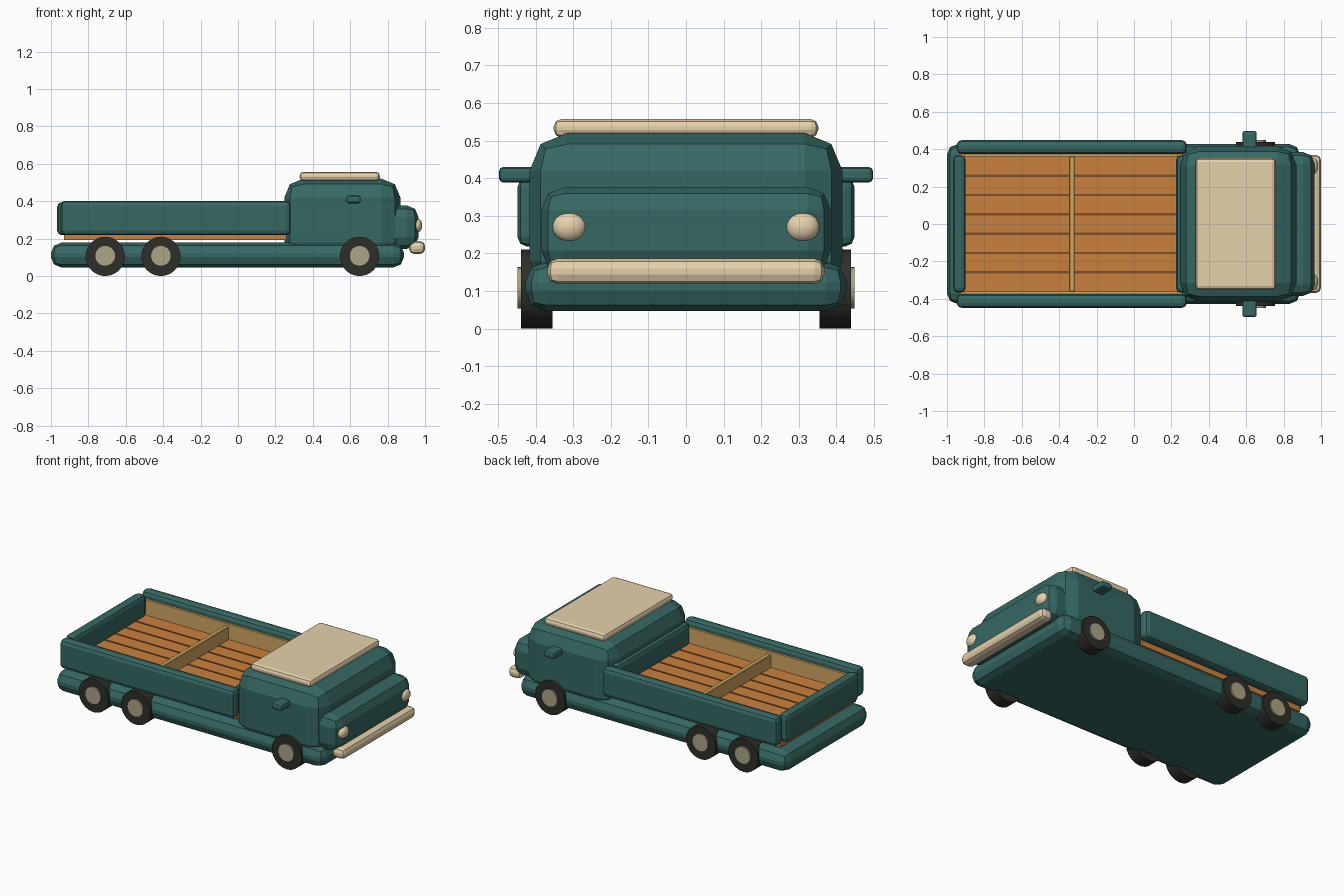
import bpy, bmesh, math
from mathutils import Matrix, Vector

if "Cube" in bpy.data.objects:
    bpy.data.objects.remove(bpy.data.objects["Cube"])


def material(name, r, g, b):
    lin = [((c / 255 + 0.055) / 1.055) ** 2.4 for c in (r, g, b)]
    m = bpy.data.materials.new(name)
    m.diffuse_color = (*lin, 1)
    m.use_nodes = True
    m.node_tree.nodes["Principled BSDF"].inputs["Base Color"].default_value = m.diffuse_color
    return m


GREEN = material("teal_paint", 54, 104, 100)
CREAM = material("cream_trim", 229, 209, 172)
PLANK = material("orange_wood", 202, 129, 61)
TAN = material("tan_wood", 211, 166, 97)
BROWN = material("dark_wood", 125, 78, 40)
TYRE = material("tyre_rubber", 45, 47, 41)
HUB = material("hub_metal", 174, 165, 136)


def finish(name, bm, mat, smooth=False):
    bmesh.ops.recalc_face_normals(bm, faces=bm.faces)
    for f in bm.faces:
        f.smooth = smooth
    me = bpy.data.meshes.new(name)
    bm.to_mesh(me)
    bm.free()
    me.materials.append(mat)
    ob = bpy.data.objects.new(name, me)
    bpy.context.collection.objects.link(ob)
    return ob


def box(name, mat, x, y, z, bevel=0.0, segments=2):
    """Box from (min, max) ranges with rounded edges."""
    bm = bmesh.new()
    size = [r[1] - r[0] for r in (x, y, z)]
    mid = Vector([(r[0] + r[1]) / 2 for r in (x, y, z)])
    bmesh.ops.create_cube(bm, size=1, matrix=Matrix.Translation(mid) @ Matrix.Diagonal((*size, 1)))
    if bevel:
        bmesh.ops.bevel(bm, geom=bm.edges[:], offset=bevel, segments=segments,
                        profile=0.5, affect='EDGES')
    return finish(name, bm, mat)


def disc(name, mat, x, y, z, radius, depth):
    """Cylinder lying along y."""
    bm = bmesh.new()
    bmesh.ops.create_cone(bm, cap_ends=True, segments=32, radius1=radius, radius2=radius, depth=depth,
                          matrix=Matrix.Translation((x, y, z)) @ Matrix.Rotation(math.pi / 2, 4, 'X'))
    return finish(name, bm, mat)


def both(side, a, b):
    return (a, b) if side > 0 else (-b, -a)


# Body
box("chassis", GREEN, (-1.0, 0.887), (-0.427, 0.427), (0.046, 0.178), 0.055)
box("cab", GREEN, (0.248, 0.868), (-0.416, 0.416), (0.08, 0.52), 0.1)
box("hood", GREEN, (0.76, 0.965), (-0.385, 0.385), (0.145, 0.377), 0.062)
box("roof_panel", CREAM, (0.33, 0.758), (-0.352, 0.352), (0.508, 0.557), 0.02)
box("front_bumper", CREAM, (0.915, 1.0), (-0.368, 0.368), (0.118, 0.186), 0.026)

# Cargo bed floor: thick slab, with dark seams between the planks
box("bed_floor", PLANK, (-0.93, 0.26), (-0.38, 0.38), (0.192, 0.262))
pitch = 0.103
for i in range(6):
    yc = (i - 2.5) * pitch
    box(f"plank_seam_{i + 1}", BROWN, (-0.92, 0.25), (yc - 0.006, yc + 0.006), (0.258, 0.265))

# Cargo bed ends and divider
box("tailgate", GREEN, (-0.967, -0.9), (-0.367, 0.367), (0.218, 0.395), 0.025)
box("headboard", GREEN, (0.225, 0.285), (-0.367, 0.367), (0.218, 0.395), 0.025)
box("bed_divider", TAN, (-0.347, -0.317), (-0.362, 0.362), (0.25, 0.345), 0.004, 1)

for side, word in ((-1, "right"), (1, "left")):
    # Bed side walls with wooden lining
    box(f"bed_side_{word}", GREEN, (-0.948, 0.282), both(side, 0.375, 0.448), (0.218, 0.402), 0.025)
    box(f"bed_lining_{word}", TAN, (-0.905, 0.235), both(side, 0.36, 0.385), (0.25, 0.36))
    # Door mirrors
    box(f"mirror_{word}", GREEN, (0.58, 0.656), both(side, 0.4, 0.498), (0.388, 0.43), 0.013)
    # Headlights
    bm = bmesh.new()
    bmesh.ops.create_uvsphere(bm, u_segments=24, v_segments=14, radius=1,
                              matrix=Matrix.Translation((0.955, side * 0.31, 0.27))
                              @ Matrix.Diagonal((0.03, 0.045, 0.039, 1)))
    finish(f"headlight_{word}", bm, CREAM, True)
    # Wheels
    for x, pos in ((-0.71, "rear"), (-0.412, "middle"), (0.65, "front")):
        disc(f"{pos}_tyre_{word}", TYRE, x, side * 0.397, 0.105, 0.105, 0.083)
        disc(f"{pos}_hubcap_{word}", HUB, x, side * 0.433, 0.108, 0.055, 0.03)
